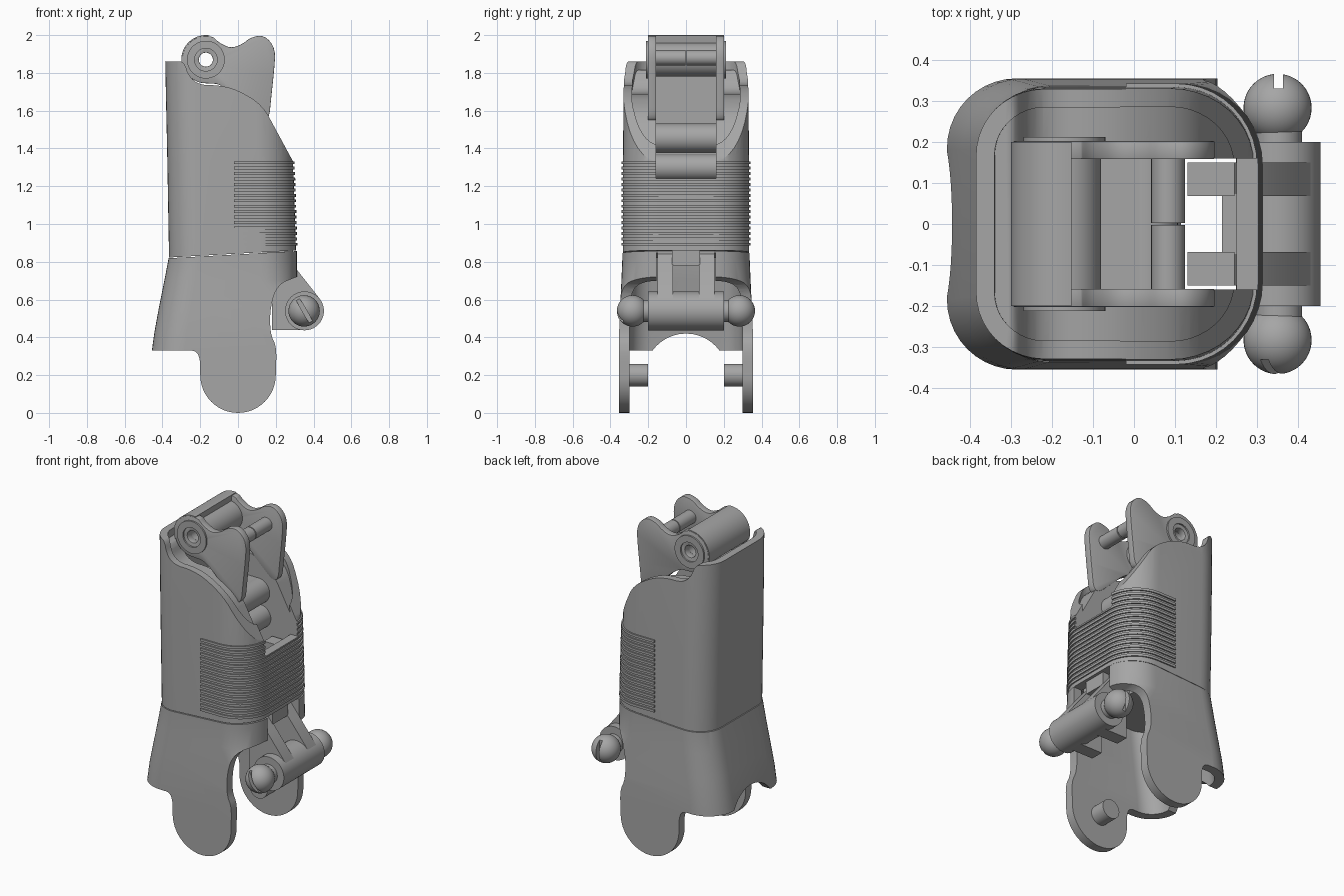
import bpy, bmesh
from math import sin, cos, pi, radians
from mathutils import Matrix

old = bpy.data.objects.get("Cube")
if old:
    bpy.data.objects.remove(old, do_unlink=True)

GREY = (0.38, 0.38, 0.38, 1)
mat = bpy.data.materials.new("plain grey")
mat.use_nodes = True
mat.diffuse_color = GREY
mat.node_tree.nodes["Principled BSDF"].inputs["Base Color"].default_value = GREY
parts = []


def finish(name, bm, keep=True):
    bmesh.ops.recalc_face_normals(bm, faces=bm.faces)
    me = bpy.data.meshes.new(name)
    bm.to_mesh(me)
    bm.free()
    me.materials.append(mat)
    ob = bpy.data.objects.new(name, me)
    bpy.context.collection.objects.link(ob)
    if keep:
        parts.append(ob)
    return ob


def bake(ob):
    bpy.context.view_layer.update()
    dg = bpy.context.evaluated_depsgraph_get()
    me = bpy.data.meshes.new_from_object(ob.evaluated_get(dg))
    ob.modifiers.clear()
    ob.data = me


def boolean(ob, cutter, op="DIFFERENCE"):
    m = ob.modifiers.new("cut", "BOOLEAN")
    m.operation, m.solver, m.object = op, "EXACT", cutter
    bake(ob)
    bpy.data.objects.remove(cutter, do_unlink=True)


def section(x0, x1, h, rl, rr, inset=0, n=10):
    """Rounded rectangle, starting on the hinge side."""
    pts = []
    for cx, cy, r, a in ((x1 - rr, rr - h, rr, -90), (x1 - rr, h - rr, rr, 0),
                         (x0 + rl, h - rl, rl, 90), (x0 + rl, rl - h, rl, 180)):
        for i in range(n + 1):
            t = radians(a + 90 * i / n)
            pts.append((cx + (r - inset) * cos(t), cy + (r - inset) * sin(t)))
    return pts


def loft(name, rows, inset=0, keep=True):
    bm = bmesh.new()
    loops = [[bm.verts.new((x, y, z)) for x, y in section(*s, inset)] for z, *s in rows]
    for a, b in zip(loops, loops[1:]):
        for i in range(len(a)):
            j = (i + 1) % len(a)
            bm.faces.new((a[i], a[j], b[j], b[i]))
    bm.faces.new(loops[0])
    bm.faces.new(loops[-1])
    return finish(name, bm, keep)


def slab(name, pts, y0, y1, keep=True):
    """Extrude an x-z outline along y."""
    bm = bmesh.new()
    a = [bm.verts.new((x, y0, z)) for x, z in pts]
    b = [bm.verts.new((x, y1, z)) for x, z in pts]
    for i in range(len(a)):
        j = (i + 1) % len(a)
        bm.faces.new((a[i], a[j], b[j], b[i]))
    bm.faces.new(a)
    bm.faces.new(b)
    return finish(name, bm, keep)


def box(name, x0, x1, y0, y1, z0, z1, keep=True):
    return slab(name, [(x0, z0), (x1, z0), (x1, z1), (x0, z1)], y0, y1, keep)


def arc(x, z, r, a0, a1, n=24):
    return [(x + r * cos(radians(a0 + (a1 - a0) * i / n)),
             z + r * sin(radians(a0 + (a1 - a0) * i / n))) for i in range(n + 1)]


def rod(name, x, z, r, y0, y1, keep=True):
    return slab(name, arc(x, z, r, 0, 360, 40)[:-1], y0, y1, keep)


def soften(pts, rounds=2):
    for _ in range(rounds):
        out = [pts[0]]
        for (ax, az), (bx, bz) in zip(pts, pts[1:]):
            out += [(.75 * ax + .25 * bx, .75 * az + .25 * bz),
                    (.25 * ax + .75 * bx, .25 * az + .75 * bz)]
        pts = out + [pts[-1]]
    return pts


# Upper sleeve: tapered body, swept top cut, recessed step and channel
upper_rows = [(.7, -.363, .312, .335, .16, .19), (1.33, -.374, .292, .334, .16, .19),
              (1.7, -.382, .277, .33, .16, .19), (2.1, -.39, .26, .322, .16, .19)]
rim = soften([(.292, 1.33), (.2, 1.5), (.13, 1.63), (0, 1.71), (-.1, 1.735),
              (-.2, 1.735), (-.26, 1.78), (-.285, 1.86), (-.33, 1.86)])
upper = loft("upper_sleeve", upper_rows)
boolean(upper, slab("keep", [(-.5, .815), (.4, .866), (.4, 1.33)] + rim + [(-.5, 1.86)],
                    -.6, .6, False), "INTERSECT")
recess = loft("recess", upper_rows, .045, False)
low = [(x, z - .045) for x, z in rim]
boolean(recess, slab("floor", [(-.5, .5), (.5, .5), (.5, 1.28)] + low + [(-.5, 1.815)],
                     -.6, .6, False))
boolean(upper, recess)
for x0, x1, z0 in ((.03, .25, .6), (.02, .5, 1.24), (-.29, .3, 1.53)):
    boolean(upper, box("channel", x0, x1, -.16, .16, z0, 2.2, False))

# Grip ribs wrapped around the hinge side
bm = bmesh.new()
for k in range(16):
    z = .885 + k * .0288
    x1 = .312 - .0317 * (z - .7)
    strips = []
    for inset, zz in ((-.008, z), (-.008, z + .015), (.015, z + .015), (.015, z)):
        half = section(-.37, x1, .3345, .16, .19, inset)[:22]
        half = [(-.02, half[0][1])] + half + [(-.02, half[-1][1])]
        strips.append([bm.verts.new((x, y, zz)) for x, y in half])
    for s in range(4):
        a, b = strips[s], strips[(s + 1) % 4]
        for i in range(len(a) - 1):
            bm.faces.new((a[i], a[i + 1], b[i + 1], b[i]))
    for end in (0, -1):
        bm.faces.new([s[end] for s in strips])
ribs = finish("grip_ribs", bm)
boolean(ribs, box("notch", .1, .5, -.16, .16, 1.24, 1.6, False))

# Lower skirt: flared hollow shell with two round side lobes
skirt_rows = [(-.1, -.456, .46, .355, .17, .1), (.33, -.456, .46, .355, .17, .1),
              (.43, -.442, .42, .354, .17, .12), (.55, -.42, .36, .349, .17, .15),
              (.7, -.39, .312, .342, .165, .19), (.82, -.367, .312, .337, .16, .19),
              (.95, -.363, .312, .336, .16, .19)]
skirt = loft("lower_skirt", skirt_rows)
hollow = [(-.2, *skirt_rows[0][1:])] + skirt_rows[1:-1] + [(1.0, *skirt_rows[-1][1:])]
boolean(skirt, loft("hollow", hollow, .055, False))
left = soften([(-.29, .33), (-.22, .33), (-.2, .28), (-.2, .21)])
right = soften([(.2, .21), (.205, .35), (.17, .42), (.17, .56), (.21, .68), (.312, .72)])
boolean(skirt, slab("keep", [(-.6, .33)] + left + arc(0, .2, .2, 180, 360) + right
                    + [(.5, .73), (.5, .867), (-.6, .806)], -.6, .6, False), "INTERSECT")
boolean(skirt, box("opening", .1, .6, -.155, .155, .2, .95, False))
arch = rod("arch", 0, .2, .22, -.35, .35, False)
arch.data.transform(Matrix.Translation((-.55, 0, 0)) @ Matrix.Rotation(pi / 2, 4, "Z"))
boolean(skirt, arch)

# Top link: side plates, hollow pivot barrel and curved cover
PX, PZ = -.17, 1.87
outline = (arc(PX, PZ, .125, 70, 270, 24) + soften(
    [(PX, PZ - .125), (-.08, 1.74), (.06, 1.6), (.13, 1.54), (.165, 1.56), (.175, 1.66),
     (.19, 1.8), (.2, 1.93), (.14, 2.0), (.07, 1.99), (.02, 1.95), (-.04, 1.93),
     (-.1, 1.96), (PX + .043, PZ + .117)])[1:-1])
for side, s in (("left", 1), ("right", -1)):
    y0, y1 = sorted((s * .158, s * .202))
    plate = slab("link_plate_" + side, outline, y0, y1)
    boolean(plate, rod("bore", PX, PZ, .037, -.5, .5, False))
    bev = plate.modifiers.new("round", "BEVEL")
    bev.width, bev.segments, bev.limit_method = .01, 2, "ANGLE"
    bake(plate)
    y0, y1 = sorted((s * .19, s * .212))
    boss = rod("pivot_boss_" + side, PX, PZ, .1, y0, y1)
    boolean(boss, rod("bore", PX, PZ, .06, -.5, .5, False))
    y0, y1 = sorted((s * .003, s * .165))
    rod("link_pin_" + side, .083, 1.88, .041, y0, y1)
barrel = rod("pivot_barrel", PX, PZ, .09, -.16, .16)
boolean(barrel, rod("bore", PX, PZ, .037, -.5, .5, False))
slab("link_cover", arc(PX, PZ, .13, 82, 200) + arc(PX, PZ, .085, 200, 82), -.2, .2)

# Inner rollers in the channel
rod("upper_roller", .03, 1.455, .077, -.158, .158)
rod("lower_roller", .045, 1.3, .07, -.158, .158)

# Hinge bracket with ball-ended cross bar
HX, HZ = .352, .54
rod("hinge_bar", HX, HZ, .103, -.2, .2)
arm = [(.18, .438), (HX, .438), (.45, .54), (.43, .608), (.31, .76), (.245, .84),
       (.245, 1.2), (.13, 1.2), (.13, .85), (.18, .65)]
box("bracket_web", .215, .29, -.075, .075, .78, .9)
for side, s in (("left", 1), ("right", -1)):
    y0, y1 = sorted((s * .068, s * .15))
    slab("bracket_arm_" + side, arm, y0, y1)
    y0, y1 = sorted((s * .19, s * .25))
    rod("ball_neck_" + side, HX, HZ, .058, y0, y1)
    bm = bmesh.new()
    bmesh.ops.create_uvsphere(bm, u_segments=40, v_segments=24, radius=.083,
                              matrix=Matrix.Translation((HX - .002, s * .283, HZ))
                              @ Matrix.Rotation(pi / 2, 4, "X"))
    ball = finish("ball_" + side, bm)
    slot = box("slot", -.011, .011, s * .33, s * .4, -.2, .2, False)
    slot.data.transform(Matrix.Translation((HX, 0, HZ))
                        @ Matrix.Rotation(radians(-30 if s < 0 else 0), 4, "Y"))
    bm = bmesh.new()
    bm.from_mesh(slot.data)
    bmesh.ops.recalc_face_normals(bm, faces=bm.faces)
    bm.to_mesh(slot.data)
    bm.free()
    boolean(ball, slot)
    # Inward pegs on the lobes
    y0, y1 = sorted((s * .2, s * .31))
    rod("lobe_peg_" + side, 0, .2, .06, y0, y1)

# Smooth curved faces, keep hard edges
bpy.ops.object.select_all(action="DESELECT")
for ob in parts:
    ob.select_set(True)
bpy.context.view_layer.objects.active = parts[0]
bpy.ops.object.shade_smooth_by_angle(angle=radians(30))
